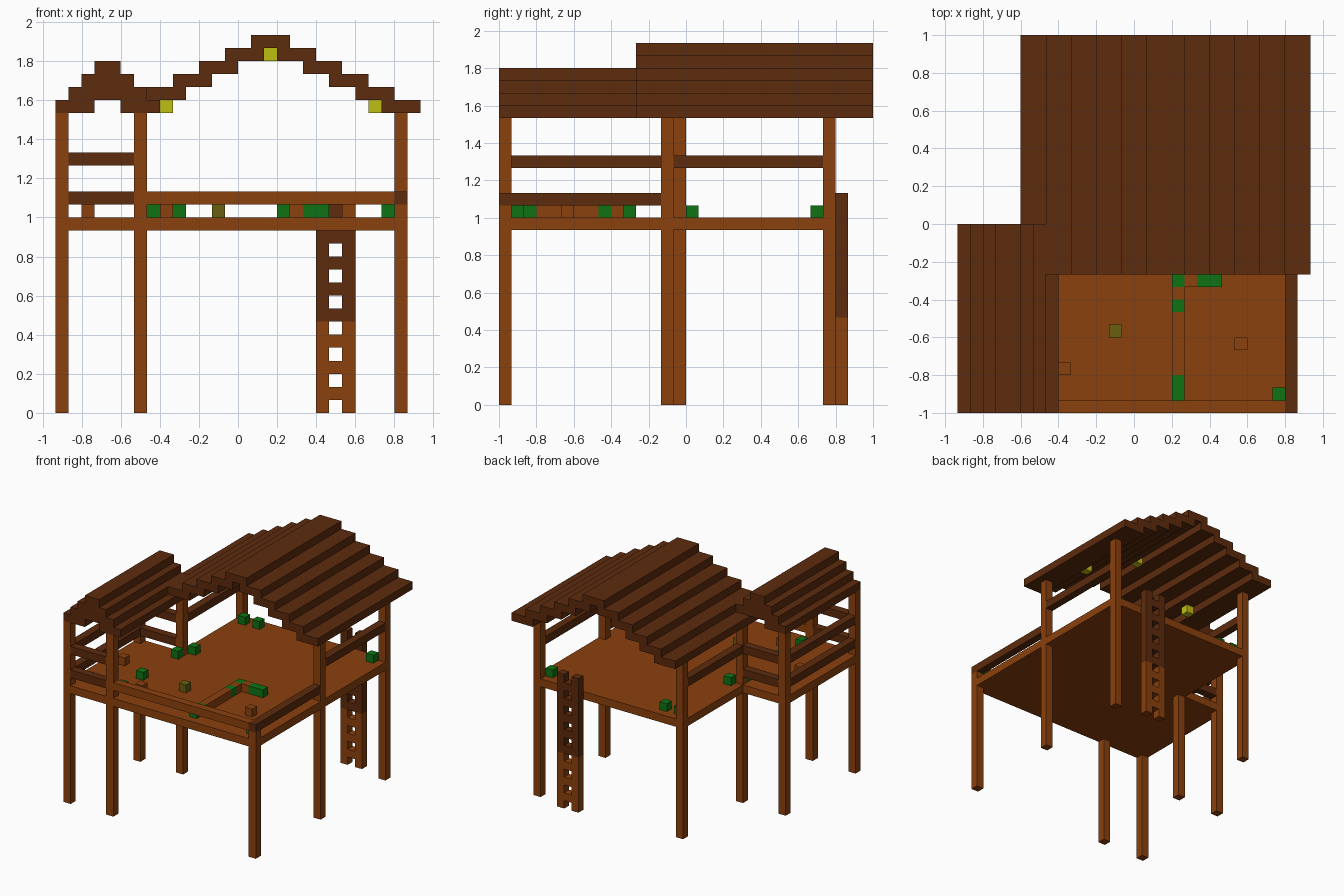
import bpy
import bmesh

cube = bpy.data.objects.get("Cube")
if cube:
    bpy.data.objects.remove(cube, do_unlink=True)

U = 2 / 30  # block size


def material(name, rgb):
    m = bpy.data.materials.new(name)
    m.use_nodes = True
    m.diffuse_color = (*rgb, 1)
    m.node_tree.nodes["Principled BSDF"].inputs["Base Color"].default_value = (*rgb, 1)
    return m


wood = material("wood", (0.26, 0.052, 0.004))
dark_wood = material("dark_wood", (0.11, 0.024, 0.004))
green = material("leaf_green", (0.005, 0.17, 0.007))
yellow = material("lantern_yellow", (0.52, 0.52, 0.006))
olive = material("olive", (0.14, 0.114, 0.005))


def blocks(name, mat, boxes):
    """One object from boxes given in block units: x0, x1, y0, y1, z0, z1."""
    bm = bmesh.new()
    for x0, x1, y0, y1, z0, z1 in boxes:
        for v in bmesh.ops.create_cube(bm, size=1)["verts"]:
            v.co.x = (x0 + (v.co.x + 0.5) * (x1 - x0) - 14) * U
            v.co.y = (y0 + (v.co.y + 0.5) * (y1 - y0) - 15) * U
            v.co.z = (z0 + (v.co.z + 0.5) * (z1 - z0)) * U
    me = bpy.data.meshes.new(name)
    bm.to_mesh(me)
    bm.free()
    me.materials.append(mat)
    ob = bpy.data.objects.new(name, me)
    bpy.context.collection.objects.link(ob)
    return ob


def cells(name, mat, spots):
    """Single blocks at x, y, z."""
    return blocks(name, mat, [(x, x + 1, y, y + 1, z, z + 1) for x, y, z in spots])


def post(x, y, top=23):
    return (x, x + 1, y, y + 1, 0, top)


# Posts and floors
blocks("tall_posts", wood, [post(x, y) for x, y in
       ((0, 0), (6, 0), (0, 14), (6, 14), (6, 26), (26, 13), (26, 26))])
blocks("balcony_post", wood, [post(26, 0, 16)])
blocks("main_floor", wood, [(7, 27, 0, 27, 14, 15), (6, 7, 0, 27, 14, 15)])
blocks("side_floor", wood, [(0, 6, 0, 15, 14, 15)])

# Railings
blocks("front_rail", wood, [(7, 26, 0, 1, 16, 17)])
blocks("balcony_side_rail", dark_wood, [(26, 27, 0, 13, 16, 17)])
blocks("side_room_rails", dark_wood, [
    box for z in (16, 19) for box in (
        (1, 6, 0, 1, z, z + 1), (1, 6, 14, 15, z, z + 1), (0, 1, 1, 14, z, z + 1))])
blocks("main_room_rails", dark_wood, [(6, 7, 15, 26, 19, 20), (26, 27, 14, 26, 19, 20)])

# Ladder in two lengths
for name, mat, low, high in (("lower_ladder", wood, 0, 7), ("upper_ladder", dark_wood, 7, 17)):
    sides = [(x, x + 1, 27, 28, low, high) for x in (20, 22)]
    rungs = [(21, 22, 27, 28, z, z + 1) for z in range(low, high) if z % 2]
    blocks(name, mat, sides + rungs)

# Stepped roofs
main_steps = [(15, 18, 11, 30, 28, 29)]
for n in range(1, 6):
    for x in (15 - 2 * n, 15 + 2 * n):
        main_steps.append((x, x + 3, 11, 30, 28 - n, 29 - n))
blocks("main_roof", dark_wood, main_steps)
side_steps = [(3 - n, 5 + n, 0, 15, 26 - n, 27 - n) for n in range(3)]
side_steps += [(0, 3, 0, 15, 23, 24), (5, 8, 0, 15, 23, 24)]
blocks("side_roof", dark_wood, side_steps)

# Lanterns under the roof
cells("lanterns", yellow, [(16, 18, 27), (8, 18, 23), (24, 18, 23)])

# Low beams and small blocks on the floor
blocks("floor_beam", wood, [(17, 18, 3, 8, 15, 16), (17, 18, 9, 10, 15, 16),
                            (18, 19, 10, 11, 15, 16)])
cells("wood_blocks", wood, [(8, 3, 15), (22, 5, 15), (2, 8, 15)])
cells("olive_block", olive, [(12, 6, 15)])
cells("leaf_blocks", green, [(x, y, 15) for x, y in (
    (17, 1), (17, 2), (17, 8), (17, 10), (19, 10), (20, 10), (25, 1), (25, 25),
    (7, 25), (9, 25), (7, 15), (6, 13), (6, 6), (6, 2))])
